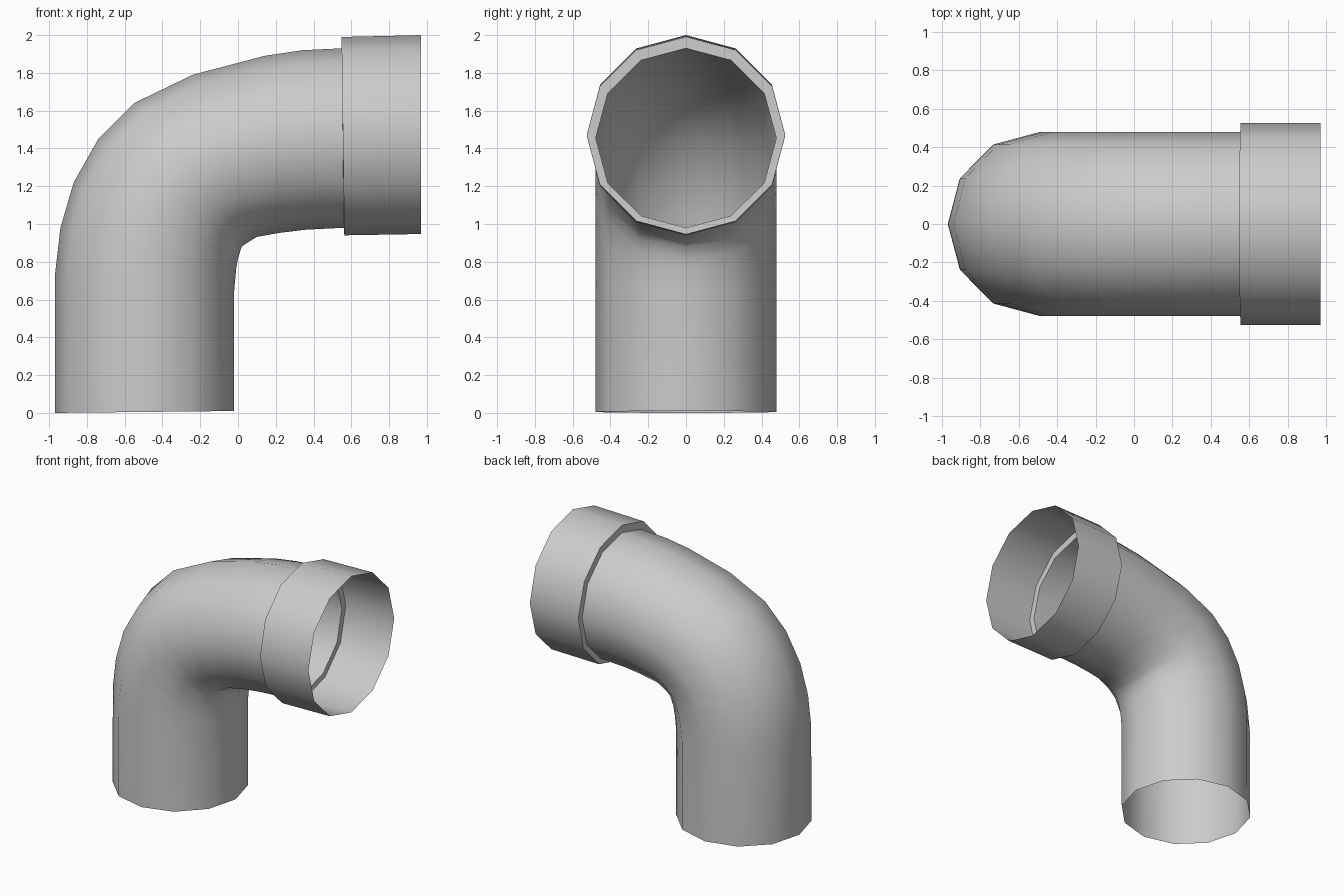
import bpy, bmesh
from math import cos, sin, pi, radians
from mathutils import Vector

if "Cube" in bpy.data.objects:
    bpy.data.objects.remove(bpy.data.objects["Cube"])

SIDES = 12


def open_tube(name, rings):
    """Skin open 12-sided rings given as (outer x, outer z, inner x, inner z, y radius)."""
    bm = bmesh.new()
    loops = []
    for ox, oz, ix, iz, ry in rings:
        outer, inner = Vector((ox, 0, oz)), Vector((ix, 0, iz))
        mid, half = (outer + inner) / 2, (outer - inner) / 2
        loops.append([bm.verts.new(mid + half * cos(2 * pi * k / SIDES)
                                   + Vector((0, ry * sin(2 * pi * k / SIDES), 0)))
                      for k in range(SIDES)])
    for a, b in zip(loops, loops[1:]):
        for k in range(SIDES):
            n = (k + 1) % SIDES
            bm.faces.new((a[k], b[k], b[n], a[n]))
    # Make normals point away from the tube axis
    bm.normal_update()
    f = bm.faces[:][0] if not hasattr(bm.faces, "ensure_lookup_table") else None
    bm.faces.ensure_lookup_table()
    f = bm.faces[0]
    axis = sum((v.co for v in loops[0] + loops[1]), Vector()) / (2 * SIDES)
    if f.normal.dot(f.calc_center_median() - axis) < 0:
        bmesh.ops.reverse_faces(bm, faces=bm.faces[:])
    mesh = bpy.data.meshes.new(name)
    bm.to_mesh(mesh)
    bm.free()
    obj = bpy.data.objects.new(name, mesh)
    bpy.context.collection.objects.link(obj)
    bpy.ops.object.select_all(action='DESELECT')
    obj.select_set(True)
    bpy.context.view_layer.objects.active = obj
    bpy.ops.object.shade_smooth_by_angle(angle=radians(45))
    return obj


R, C = 0.478, 0.525

# Bent pipe from the open foot to the collar
open_tube("elbow_pipe", [
    (-0.97, 0.00, -0.02, 0.01, R),
    (-0.968, 0.74, -0.02, 0.65, R),
    (-0.94, 0.98, -0.01, 0.76, R),
    (-0.87, 1.22, 0.00, 0.82, R),
    (-0.74, 1.45, 0.02, 0.88, R),
    (-0.55, 1.64, 0.045, 0.898, R),
    (-0.24, 1.79, 0.10, 0.932, R),
    (0.14, 1.89, 0.22, 0.953, R),
    (0.34, 1.92, 0.36, 0.97, R),
    (0.55, 1.93, 0.56, 0.98, R),
])

# Wider socket collar, with its step face joining the pipe end
open_tube("socket_collar", [
    (0.97, 2.00, 0.97, 0.947, C),
    (0.548, 1.99, 0.563, 0.94, C),
    (0.55, 1.93, 0.56, 0.98, R),
])
